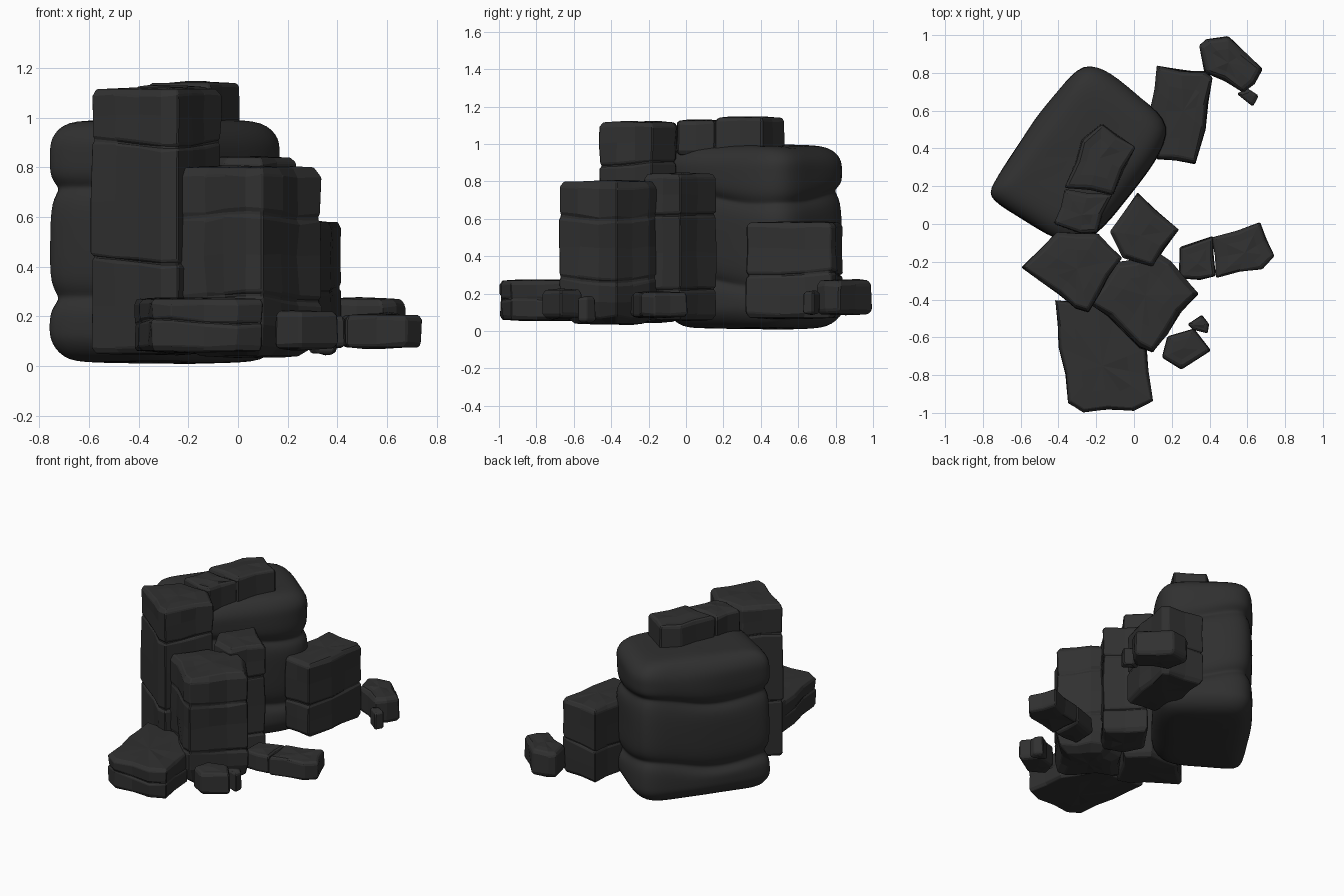
import bpy, bmesh, random
from math import sin, cos
from mathutils import Vector

old = bpy.data.objects.get("Cube")
if old:
    bpy.data.objects.remove(old, do_unlink=True)

rock = bpy.data.materials.new("dark grey rock")
rock.use_nodes = True
rock.diffuse_color = (0.03, 0.03, 0.03, 1)
bsdf = rock.node_tree.nodes["Principled BSDF"]
bsdf.inputs["Base Color"].default_value = (0.03, 0.03, 0.03, 1)
bsdf.inputs["Roughness"].default_value = 0.9


def outline(points, rng, rough, parts):
    """Split each side of the footprint and chip the new points a little inward."""
    pts = [Vector(p) for p in points]
    mid = sum(pts, Vector((0, 0))) / len(pts)
    ring = []
    for a, b in zip(pts, pts[1:] + pts[:1]):
        n = max(1, round((b - a).length / parts))
        for i in range(n):
            p = a.lerp(b, i / n)
            if i:
                p -= (p - mid).normalized() * rng.uniform(0, rough)
            ring.append(p)
    return ring, mid


def stone(name, points, cuts, edge=0.03, groove=0.02, rough=0.012,
          tilt=0.02, parts=0.13, foot=0.0, smooth=False, seed=1):
    """Stack of rough courses between the cut heights, joined by narrow cracks."""
    rng = random.Random(seed)
    ring, mid = outline(points, rng, rough, parts)
    low, high = cuts[0], cuts[-1]
    levels = []                                   # height, inset, roughness, tilt
    for a, b in zip(cuts, cuts[1:]):
        ea = edge if a == low else edge * 0.5
        eb = edge if b == high else edge * 0.5
        if a == low:
            levels.append((a, edge + foot, 0, 0))
        levels.append((a + ea, foot * 0.4 if a == low else 0, rough, a != low))
        if b - a > 0.2:
            levels.append(((a + b) / 2, 0, rough, 0))
        levels.append((b - eb, 0, rough, b != high))
        levels.append((b, edge if b == high else groove, 0, b != high))

    bm = bmesh.new()
    rows = []
    for z, inset, r, lean in levels:
        row = []
        for p in ring:
            d = p - mid
            q = p - d.normalized() * (inset + rng.uniform(0, r))
            dz = lean * tilt * (sin(p.x * 9 + seed) + cos(p.y * 7)) / 2
            if r:
                dz += rng.uniform(-r, r) * 0.5
            row.append(bm.verts.new((q.x, q.y, z + dz)))
        rows.append(row)
    n = len(ring)
    for r0, r1 in zip(rows, rows[1:]):
        for i in range(n):
            j = (i + 1) % n
            bm.faces.new((r0[i], r0[j], r1[j], r1[i]))
    # Uneven caps: an inner ring around one centre point
    for row, sign in ((rows[0], -1), (rows[-1], 1)):
        z = low if sign < 0 else high
        inner = []
        for v in row:
            p = Vector((mid.x, mid.y, z)).lerp(v.co, 0.6)
            p.z = z + sign * rng.uniform(-0.004, 0.008)
            inner.append(bm.verts.new(p))
        top = bm.verts.new((mid.x, mid.y, z + sign * 0.006))
        for i in range(n):
            j = (i + 1) % n
            bm.faces.new((row[i], row[j], inner[j], inner[i]))
            bm.faces.new((inner[i], inner[j], top))
    bmesh.ops.recalc_face_normals(bm, faces=bm.faces)
    mesh = bpy.data.meshes.new(name)
    bm.to_mesh(mesh)
    bm.free()
    mesh.materials.append(rock)
    obj = bpy.data.objects.new(name, mesh)
    bpy.context.collection.objects.link(obj)
    if smooth:
        sub = obj.modifiers.new("Round", "SUBSURF")
        sub.levels = sub.render_levels = 2
        mesh.shade_smooth()
    else:
        bev = obj.modifiers.new("Worn edges", "BEVEL")
        bev.width = 0.008
        bev.segments = 1
        bev.limit_method = "ANGLE"
        bev.angle_limit = 0.6
    return obj


# Big smooth boulder at the back
stone("back_boulder",
      [(-.27, .87), (-.12, .81), (.22, .53), (.12, .32), (-.2, -.08),
       (-.36, -.13), (-.78, .13), (-.76, .2), (-.53, .56)],
      [.015, .27, .71, .99], edge=.075, groove=.06, rough=.015, tilt=.05,
      parts=.22, smooth=True, seed=4)

# Cap slabs lying along the top of the boulder
stone("cap_slab_back",
      [(-.28, .45), (-.17, .54), (.02, .41), (-.11, .15), (-.37, .19)],
      [.94, 1.14], edge=.02, seed=5)
stone("cap_slab_front",
      [(-.37, .19), (-.11, .16), (-.19, -.05), (-.28, -.06), (-.43, 0)],
      [.94, 1.125], edge=.02, seed=6)

# Tall column of three stacked blocks
column = [(-.6, -.23), (-.41, -.04), (-.19, -.05), (-.06, -.18),
          (-.24, -.47), (-.31, -.45)]
stone("tall_column", column, [.05, .43, .9, 1.115], edge=.025, seed=7)

# Stepped columns at the front
stone("front_column",
      [(-.25, -.42), (-.1, -.2), (.1, -.13), (.2, -.19), (.345, -.37),
       (.1, -.69), (.03, -.66)],
      [.04, .28, .61, .8], edge=.035, rough=.018, foot=.06, seed=8)
stone("inner_column",
      [(.02, .17), (.24, -.03), (.1, -.23), (-.06, -.18), (-.13, -.04)],
      [.06, .22, .62, .84], edge=.025, seed=9)

# Block standing beside the boulder
stone("side_block",
      [(.12, .84), (.38, .81), (.42, .78), (.38, .5), (.325, .315),
       (.12, .34), (.08, .6)],
      [.07, .3, .58], edge=.025, seed=10)

# Low blocks on the ground
stone("front_low_block",
      [(-.42, -.4), (-.4, -.65), (-.35, -.95), (-.27, -1), (0, -.99),
       (.105, -.94), (.07, -.66), (-.08, -.42)],
      [.06, .17, .27], edge=.02, groove=.015, seed=11)
stone("flat_slab_outer",
      [(.43, -.29), (.41, -.07), (.67, .015), (.75, -.17), (.68, -.24)],
      [.075, .205], edge=.018, seed=12)
stone("flat_slab_inner",
      [(.235, -.29), (.24, -.12), (.42, -.06), (.44, -.28), (.35, -.3)],
      [.075, .2], edge=.018, seed=13)

# Loose rocks and pebbles
stone("far_rock",
      [(.34, .95), (.38, .98), (.5, 1), (.685, .82), (.64, .74), (.58, .69),
       (.37, .8)],
      [.09, .27], edge=.025, seed=14)
stone("far_pebble",
      [(.54, .69), (.6, .72), (.665, .68), (.63, .62)],
      [.09, .21], edge=.012, rough=.005, seed=15)
stone("near_rock",
      [(.14, -.71), (.17, -.59), (.32, -.55), (.41, -.67), (.25, -.775)],
      [.07, .22], edge=.02, seed=16)
stone("near_pebble",
      [(.28, -.53), (.36, -.48), (.4, -.53), (.39, -.58), (.31, -.56)],
      [.05, .18], edge=.012, rough=.005, seed=17)
